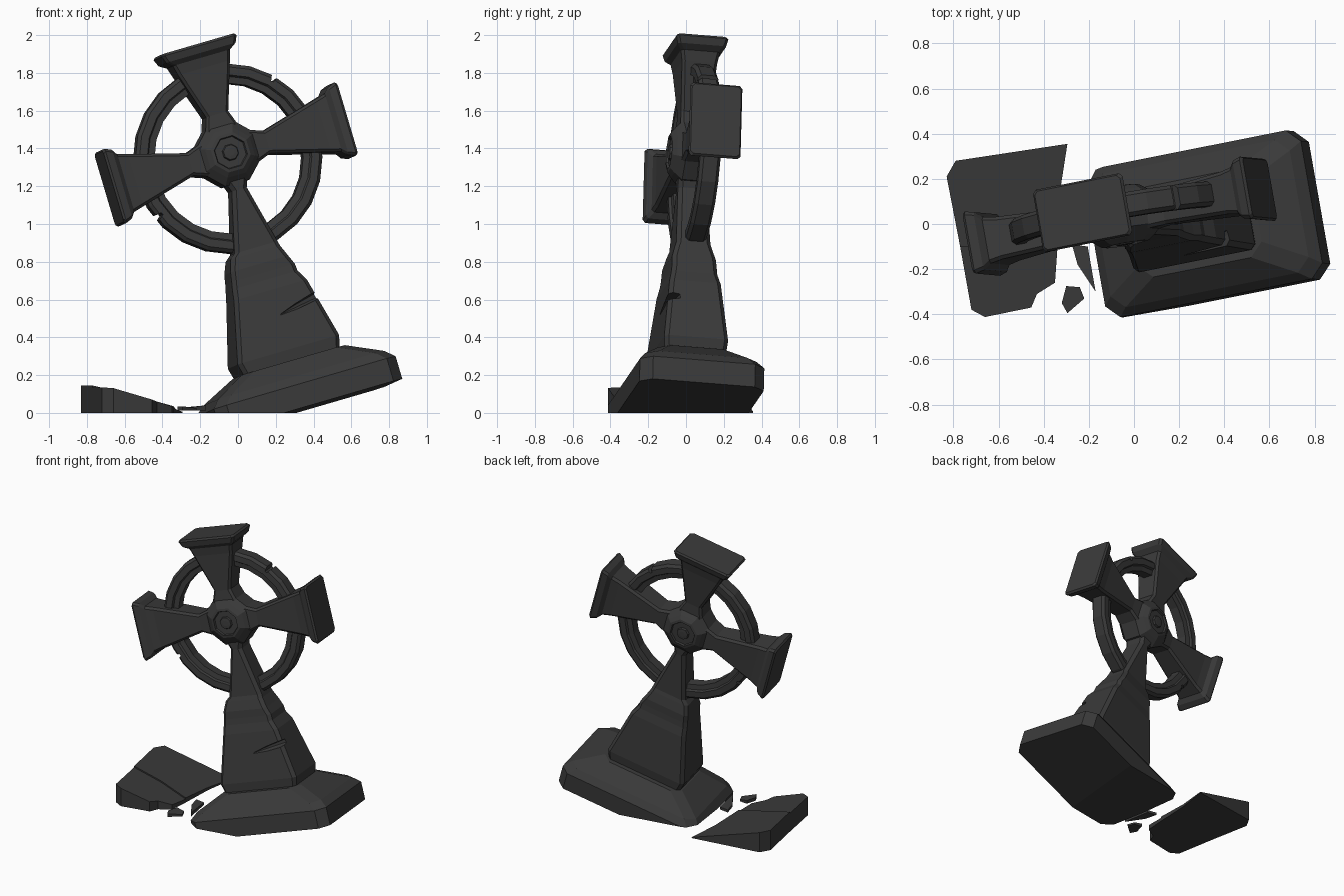
import bpy, bmesh, math
from mathutils import Matrix, Vector

if "Cube" in bpy.data.objects:
    bpy.data.objects.remove(bpy.data.objects["Cube"])

stone = bpy.data.materials.new("dark_stone")
stone.diffuse_color = (0.042, 0.042, 0.042, 1)
stone.use_nodes = True
stone.node_tree.nodes["Principled BSDF"].inputs["Base Color"].default_value = stone.diffuse_color

# Leaning frame of the monument, origin at the hub centre
LEAN = (Matrix.Translation((-0.06, 0.035, 1.37)) @ Matrix.Rotation(math.radians(10), 4, 'Z')
        @ Matrix.Rotation(math.radians(-4.5), 4, 'X') @ Matrix.Rotation(math.radians(-16), 4, 'Y'))


def finish(name, bm, matrix=LEAN, clip=False):
    bm.transform(matrix)
    if clip:  # cut flush with the ground
        r = bmesh.ops.bisect_plane(bm, geom=bm.verts[:] + bm.edges[:] + bm.faces[:],
                                   plane_co=(0, 0, 0), plane_no=(0, 0, -1), clear_outer=True)
        edges = [e for e in r['geom_cut'] if isinstance(e, bmesh.types.BMEdge)]
        bmesh.ops.holes_fill(bm, edges=edges, sides=0)
    bmesh.ops.recalc_face_normals(bm, faces=bm.faces[:])
    me = bpy.data.meshes.new(name)
    bm.to_mesh(me)
    bm.free()
    me.materials.append(stone)
    ob = bpy.data.objects.new(name, me)
    bpy.context.collection.objects.link(ob)
    return ob


def skin(rings, closed=False):
    bm = bmesh.new()
    loops = [[bm.verts.new(p) for p in ring] for ring in rings]
    n = len(loops[0])
    for i in range(len(loops) if closed else len(loops) - 1):
        a, b = loops[i], loops[(i + 1) % len(loops)]
        for k in range(n):
            bm.faces.new((a[k], a[(k + 1) % n], b[(k + 1) % n], b[k]))
    if not closed:
        bm.faces.new(loops[0])
        bm.faces.new(loops[-1])
    return bm


def loft(sections, place, c):
    """Stack of chamfered rectangles: (distance, half width, half depth, side shift)."""
    rings = []
    for s in sections:
        t, a, b = s[:3]
        off = s[3] if len(s) > 3 else 0
        pts = [(a - c, -b), (a, -b + c), (a, b - c), (a - c, b),
               (-a + c, b), (-a, b - c), (-a, -b + c), (-a + c, -b)]
        rings.append([place(x + off, y, t) for x, y in pts])
    return skin(rings)


def cutter(name, target, pts):
    bm = bmesh.new()
    for p in pts:
        bm.verts.new(p)
    bmesh.ops.convex_hull(bm, input=bm.verts[:])
    cut = finish(name, bm)
    cut.hide_render = True
    cut.hide_viewport = True
    m = target.modifiers.new("chip", 'BOOLEAN')
    m.operation, m.object, m.solver = 'DIFFERENCE', cut, 'EXACT'


# Three flared arms
def arm(L, w):
    return [(0.06, 0.11, 0.085), (0.15, 0.085, 0.082), (0.215, 0.062, 0.078),
            (L - 0.13, 0.145, 0.095), (L - 0.075, 0.16, 0.105),
            (L - 0.05, w - 0.01, 0.13), (L - 0.012, w + 0.005, 0.14), (L, w - 0.005, 0.132)]


finish("top_arm", loft(arm(0.60, 0.205), lambda a, b, t: (a, b, t), 0.015))
finish("right_arm", loft(arm(0.655, 0.197), lambda a, b, t: (t, b, a), 0.015))
finish("left_arm", loft(arm(0.66, 0.2), lambda a, b, t: (-t, b, a), 0.015))

# Tapered shaft with worn ledges
down = lambda a, b, t: (a, b, -t)
shaft = finish("shaft", loft([
    (0.06, 0.09, 0.085), (0.15, 0.06, 0.08), (0.2, 0.042, 0.078), (0.52, 0.121, 0.092, -0.005),
    (0.545, 0.138, 0.1, -0.018), (0.61, 0.162, 0.118, -0.018), (0.66, 0.177, 0.12, -0.012),
    (0.70, 0.183, 0.124, -0.015), (0.76, 0.205, 0.138, -0.005), (1.09, 0.285, 0.172, -0.01),
    (1.17, 0.265, 0.165, -0.01)], down, 0.022))
cutter("shaft_chip_cutter", shaft, [
    (0.32, -0.24, -0.80), (0.32, -0.24, -0.87), (0.32, -0.06, -0.85), (0.32, -0.06, -0.82),
    (0.08, -0.2, -0.86), (-0.01, -0.2, -0.92), (0.0, -0.145, -0.90), (0.1, -0.12, -0.87)])

# Sloped plinth sunk into the ground
finish("plinth", loft([(1.15, 0.29, 0.2), (1.24, 0.465, 0.3), (1.285, 0.51, 0.335),
                       (1.41, 0.51, 0.335)], down, 0.06), clip=True)

# Wheel ring
half = [(0.40, 0.035), (0.435, 0.04), (0.443, 0.055), (0.485, 0.055), (0.503, 0.038)]
profile = half + [(r, -v) for r, v in reversed(half)]
N = 24
ring = finish("wheel_ring", skin([[(r * math.cos(2 * math.pi * i / N), v + 0.01,
                                    r * math.sin(2 * math.pi * i / N) - 0.025)
                                   for r, v in profile] for i in range(N)], closed=True))
for k, ang in enumerate((44, 203)):
    pts = []
    for r, da in ((0.47, 0.8), (0.54, 3)):
        for s in (-1, 1):
            q = math.radians(ang + s * da)
            pts += [(r * math.cos(q), y, r * math.sin(q) - 0.025) for y in (-0.1, 0.1)]
    cutter("ring_notch_cutter_%d" % k, ring, pts)

# Octagonal hub with stepped boss on both faces
front = [(0.02, 0.13), (0.04, 0.128), (0.045, 0.115), (0.085, 0.115), (0.09, 0.128),
         (0.108, 0.125), (0.135, 0.105), (0.178, 0.065)]
hub_profile = [(r, -v) for r, v in front] + [(r, v) for r, v in reversed(front)]
finish("hub", skin([[(r * math.cos(math.pi * (k + 0.5) / 4), v, r * math.sin(math.pi * (k + 0.5) / 4))
                     for k in range(8)] for r, v in hub_profile]))


# Broken ground pieces: an outline with a height rule
def slab(name, outline, low, height):
    return finish(name, skin([[(x, y, low) for x, y in outline],
                              [(x, y, height(x, y)) for x, y in outline]]), Matrix())


def slope(x, y):
    d = -(0.985 * x + 0.174 * y)
    return min(0.145, max(0.006, 0.29 * (d - 0.235)))


slab("broken_slab_back", [(-0.83, 0.21), (-0.79, 0.28), (-0.295, 0.355), (-0.33, 0.13),
                          (-0.34, -0.12), (-0.55, -0.1), (-0.77, -0.1)], 0.0, slope)
slab("broken_slab_front", [(-0.77, -0.1), (-0.55, -0.1), (-0.34, -0.12), (-0.35, -0.26),
                           (-0.43, -0.31), (-0.455, -0.37), (-0.66, -0.412), (-0.72, -0.38)],
     0.0, lambda x, y: max(0.006, slope(x, y) - 0.01))
slab("long_shard", [(-0.275, -0.09), (-0.205, -0.1), (-0.17, -0.3), (-0.25, -0.18)], 0.012,
     lambda x, y: 0.03 + 0.1 * max(0, -0.2 - y))
slab("small_shard", [(-0.30, -0.275), (-0.24, -0.28), (-0.22, -0.33), (-0.295, -0.395),
                     (-0.32, -0.35)], 0.012, lambda x, y: 0.035 if x < -0.25 else 0.025)
